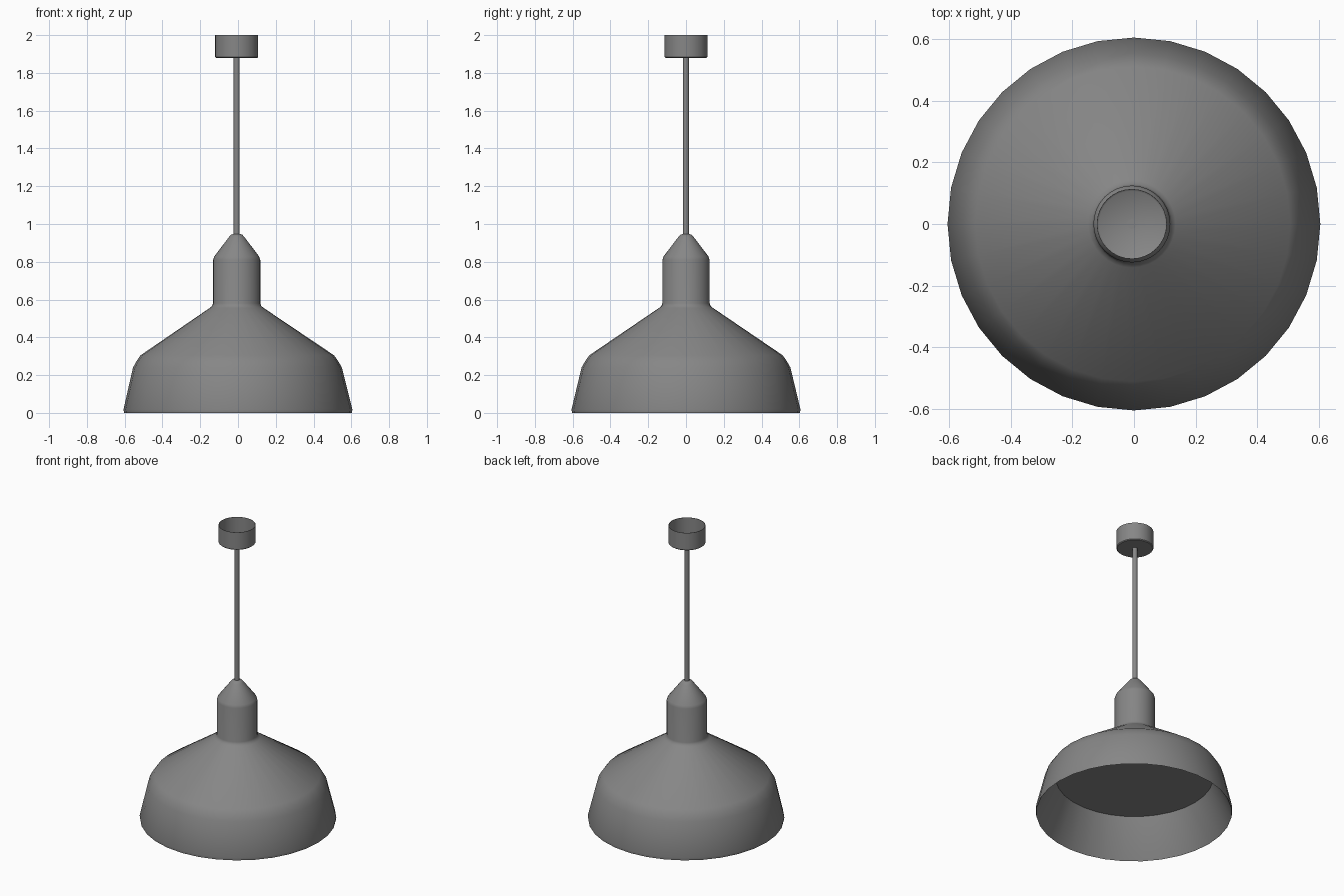
import bpy, bmesh, math

if "Cube" in bpy.data.objects:
    bpy.data.objects.remove(bpy.data.objects["Cube"])

SIDES = 32
AXIS_X = -0.007   # stem parts sit slightly off the centre

grey = bpy.data.materials.new("dark_grey")
grey.diffuse_color = (0.24, 0.24, 0.24, 1)
grey.use_nodes = True
grey.node_tree.nodes["Principled BSDF"].inputs["Base Color"].default_value = grey.diffuse_color


def lathe(name, profile, sides=SIDES, offset=lambda z: AXIS_X, angle=40):
    """Revolve (radius, z) points; radius 0 closes the surface at the axis."""
    bm = bmesh.new()
    rings = []
    for r, z in profile:
        cx = offset(z)
        if r == 0:
            rings.append([bm.verts.new((cx, 0, z))] * sides)
        else:
            rings.append([bm.verts.new((cx + r * math.cos(2 * math.pi * i / sides),
                                        r * math.sin(2 * math.pi * i / sides), z))
                          for i in range(sides)])
    for a, b in zip(rings, rings[1:]):
        for i in range(sides):
            j = (i + 1) % sides
            bm.faces.new(list(dict.fromkeys((a[i], a[j], b[j], b[i]))))
    bmesh.ops.recalc_face_normals(bm, faces=bm.faces)
    mesh = bpy.data.meshes.new(name)
    bm.to_mesh(mesh)
    bm.free()
    mesh.materials.append(grey)
    ob = bpy.data.objects.new(name, mesh)
    bpy.context.collection.objects.link(ob)
    bpy.ops.object.select_all(action='DESELECT')
    ob.select_set(True)
    bpy.context.view_layer.objects.active = ob
    bpy.ops.object.shade_smooth_by_angle(angle=math.radians(angle))
    return ob


# Shade: conical cap, neck, bell, thin rim, inner wall and flat diffuser disc
lathe("shade", [
    (0.0, 0.948), (0.015, 0.948), (0.03, 0.943), (0.04, 0.932),
    (0.119, 0.828), (0.125, 0.81), (0.125, 0.58), (0.13, 0.566), (0.142, 0.556),
    (0.512, 0.305), (0.533, 0.275), (0.553, 0.24), (0.606, 0.018), (0.603, 0.0),
    (0.599, 0.005), (0.487, 0.253), (0.0, 0.253)],
    offset=lambda z: AXIS_X * min(1, z / 0.56))

# Hanging rod
lathe("rod", [(0.0, 0.93), (0.016, 0.93), (0.016, 1.886), (0.0, 1.886)], sides=16)

# Ceiling canopy: thin open-topped cup
lathe("ceiling_canopy", [
    (0.0, 1.88), (0.109, 1.88), (0.114, 1.885), (0.114, 2.0),
    (0.112, 2.0), (0.112, 1.886), (0.107, 1.882), (0.0, 1.882)])
